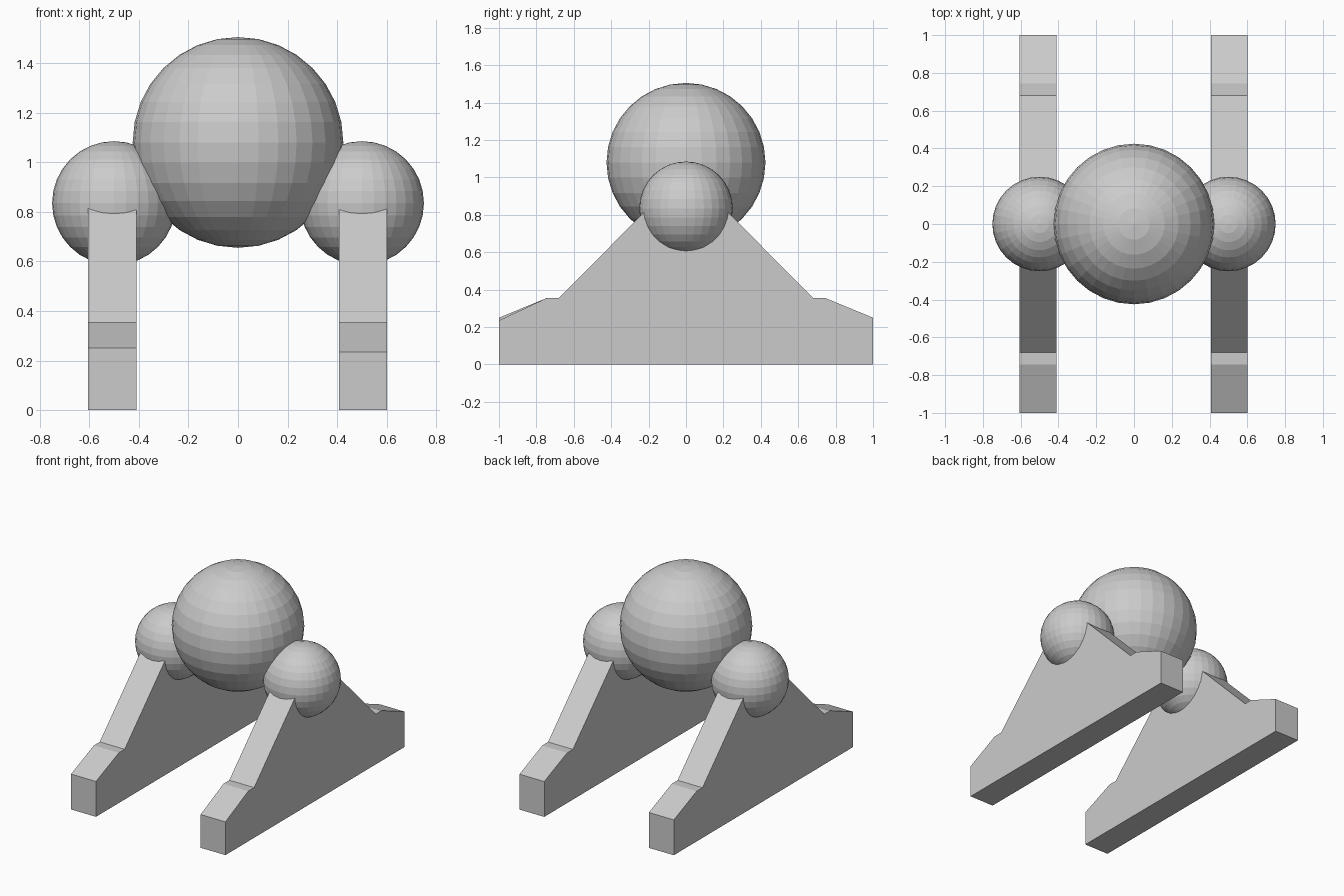
import bpy
import bmesh

if "Cube" in bpy.data.objects:
    bpy.data.objects.remove(bpy.data.objects["Cube"])


def ball(name, radius, location):
    bpy.ops.mesh.primitive_uv_sphere_add(segments=32, ring_count=16,
                                         radius=radius, location=location)
    bpy.context.object.name = name


def side_panel(name, x0, x1, front_z):
    # Side profile in (y, z), extruded across the panel thickness
    profile = [(-1, 0), (1, 0), (1, 0.25), (0.745, 0.355), (0.68, 0.355),
               (0, 1.04), (-0.68, 0.355), (-0.745, 0.355), (-1, front_z)]
    bm = bmesh.new()
    face = bm.faces.new([bm.verts.new((x0, y, z)) for y, z in profile])
    ext = bmesh.ops.extrude_face_region(bm, geom=[face])
    verts = [v for v in ext["geom"] if isinstance(v, bmesh.types.BMVert)]
    bmesh.ops.translate(bm, verts=verts, vec=(x1 - x0, 0, 0))
    bmesh.ops.recalc_face_normals(bm, faces=bm.faces)
    mesh = bpy.data.meshes.new(name)
    bm.to_mesh(mesh)
    bm.free()
    bpy.context.collection.objects.link(bpy.data.objects.new(name, mesh))


# Central body
ball("central_sphere", 0.425, (0, 0, 1.08))

# Shoulder joints
for side, s in (("left", -1), ("right", 1)):
    ball(side + "_joint_sphere", 0.25, (0.5 * s, 0, 0.835))

# Supporting side panels
side_panel("left_side_panel", -0.605, -0.41, 0.25)
side_panel("right_side_panel", 0.408, 0.602, 0.235)
